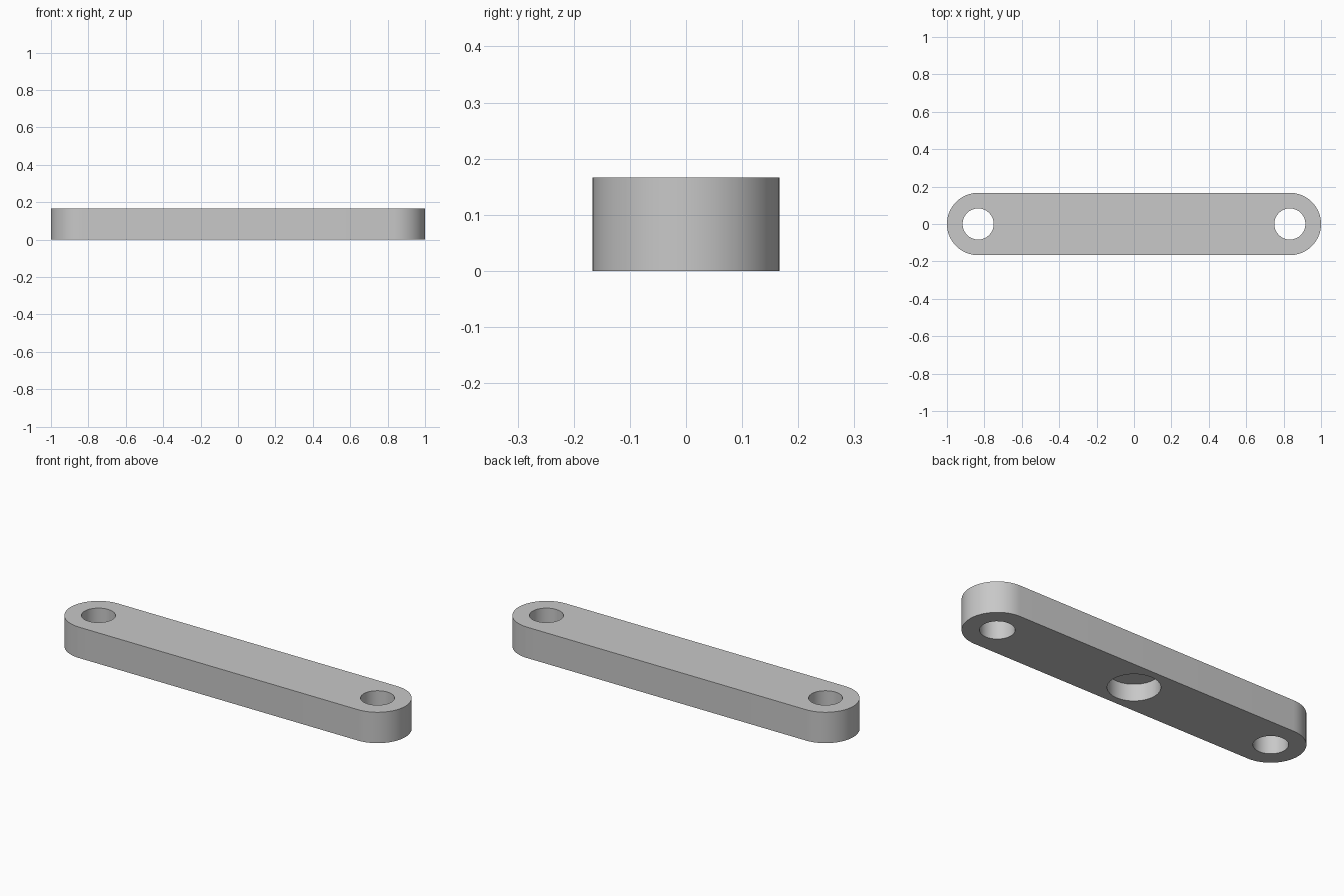
import bpy, bmesh
from math import cos, sin, pi, radians

cube = bpy.data.objects.get("Cube")
if cube:
    bpy.data.objects.remove(cube, do_unlink=True)

HALF_WIDTH = 1 / 6
THICKNESS = 1 / 6
PIVOT_X = 1 - HALF_WIDTH
HOLE_RADIUS = HALF_WIDTH / 2
POCKET_RADIUS = 0.126
POCKET_DEPTH = 0.09
STEPS = 32

grey = bpy.data.materials.new("plain grey")
grey.use_nodes = True
colour = (0.58, 0.58, 0.58, 1)
grey.diffuse_color = colour
grey.node_tree.nodes["Principled BSDF"].inputs["Base Color"].default_value = colour


def prism(name, outline, bottom, top):
    """Extrude a flat outline straight up into a closed solid."""
    bm = bmesh.new()
    face = bm.faces.new([bm.verts.new((x, y, bottom)) for x, y in outline])
    result = bmesh.ops.extrude_face_region(bm, geom=[face])
    raised = [v for v in result["geom"] if isinstance(v, bmesh.types.BMVert)]
    bmesh.ops.translate(bm, vec=(0, 0, top - bottom), verts=raised)
    bmesh.ops.recalc_face_normals(bm, faces=bm.faces)
    mesh = bpy.data.meshes.new(name)
    bm.to_mesh(mesh)
    bm.free()
    mesh.materials.append(grey)
    obj = bpy.data.objects.new(name, mesh)
    bpy.context.collection.objects.link(obj)
    return obj


def arc(cx, radius, start, sweep, count):
    return [(cx + radius * cos(start + sweep * i / STEPS),
             radius * sin(start + sweep * i / STEPS)) for i in range(count)]


def drill(body, x, radius, bottom, top):
    """Cut a round hole, then discard the cutter."""
    cutter = prism("hole_cutter", arc(x, radius, 0, 2 * pi, STEPS), bottom, top)
    cutter.hide_render = True
    mod = body.modifiers.new("hole", 'BOOLEAN')
    mod.operation = 'DIFFERENCE'
    mod.solver = 'EXACT'
    mod.object = cutter
    bpy.ops.object.modifier_apply(modifier=mod.name)
    bpy.data.objects.remove(cutter, do_unlink=True)


# Bar with a half-round at each end
outline = (arc(PIVOT_X, HALF_WIDTH, -pi / 2, pi, STEPS + 1)
           + arc(-PIVOT_X, HALF_WIDTH, pi / 2, pi, STEPS + 1))
bar = prism("link_bar", outline, 0, THICKNESS)
bpy.ops.object.select_all(action='DESELECT')
bpy.context.view_layer.objects.active = bar
bar.select_set(True)

# Through holes at the ends, blind pocket in the underside
for side in (-1, 1):
    drill(bar, side * PIVOT_X, HOLE_RADIUS, -0.1, THICKNESS + 0.1)
drill(bar, 0, POCKET_RADIUS, -0.1, POCKET_DEPTH)

bpy.ops.object.shade_smooth_by_angle(angle=radians(30))
